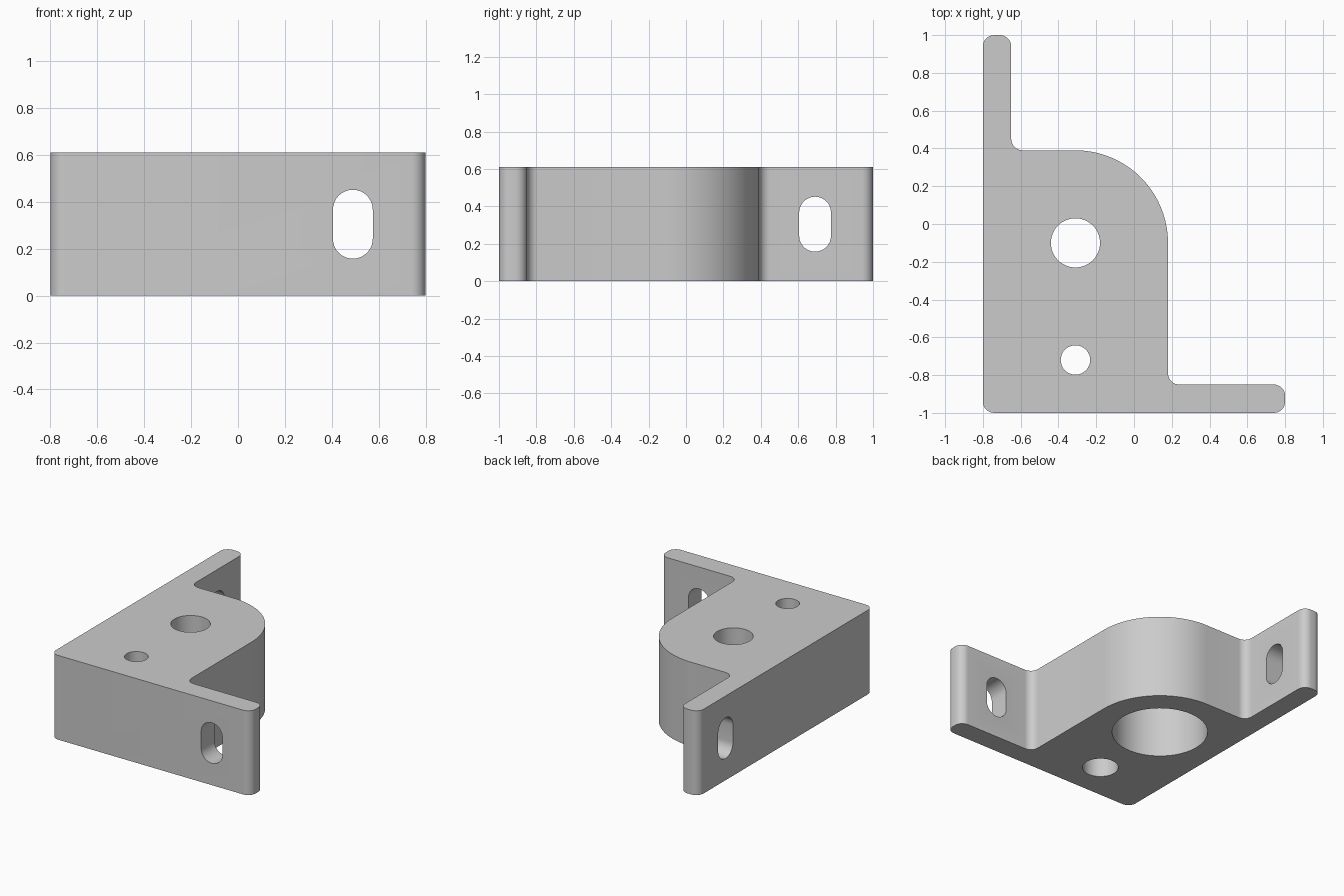
import bpy, bmesh
from math import sin, cos, pi, radians
from mathutils import Vector, Matrix

if "Cube" in bpy.data.objects:
    bpy.data.objects.remove(bpy.data.objects["Cube"], do_unlink=True)

HEIGHT = 0.61
FILLET = 0.06

grey = bpy.data.materials.new("plain grey")
grey.use_nodes = True
grey.diffuse_color = (0.6, 0.6, 0.6, 1)
grey.node_tree.nodes["Principled BSDF"].inputs["Base Color"].default_value = grey.diffuse_color


def rounded(corners):
    """Outline with every right-angled corner (x, y, radius) rounded."""
    points = []
    for i, (x, y, r) in enumerate(corners):
        p = Vector((x, y))
        u = (Vector(corners[i - 1][:2]) - p).normalized()
        v = (Vector(corners[(i + 1) % len(corners)][:2]) - p).normalized()
        steps = 8 if r < 0.1 else 20
        for k in range(steps + 1):
            t = k / steps * pi / 2
            q = p + (u + v) * r - v * r * cos(t) - u * r * sin(t)
            if not points or (q - points[-1]).length > 1e-4:
                points.append(q)
    if (points[0] - points[-1]).length < 1e-4:
        points.pop()
    return points


def pill(x, y, half_w, half_h):
    """Circle or upright slot with fully rounded ends."""
    return rounded([(x + sx * half_w, y + sy * half_h, half_w)
                    for sx, sy in ((-1, -1), (1, -1), (1, 1), (-1, 1))])


def extrude(name, outline, low, high, frame=Matrix.Identity(3)):
    bm = bmesh.new()
    face = bm.faces.new([bm.verts.new((p.x, p.y, low)) for p in outline])
    top = bmesh.ops.extrude_face_region(bm, geom=[face])["geom"]
    bmesh.ops.translate(bm, vec=(0, 0, high - low),
                        verts=[g for g in top if isinstance(g, bmesh.types.BMVert)])
    bm.transform(frame.to_4x4())
    bmesh.ops.recalc_face_normals(bm, faces=bm.faces)
    mesh = bpy.data.meshes.new(name)
    bm.to_mesh(mesh)
    bm.free()
    mesh.materials.append(grey)
    ob = bpy.data.objects.new(name, mesh)
    bpy.context.collection.objects.link(ob)
    return ob


# Bracket body with its two mounting tabs
bracket = extrude("mounting_bracket", rounded([
    (-0.8, -1, FILLET), (0.8, -1, FILLET), (0.8, -0.85, FILLET),
    (0.18, -0.85, FILLET), (0.18, 0.39, 0.49), (-0.65, 0.39, FILLET),
    (-0.65, 1, FILLET), (-0.8, 1, FILLET)]), 0, HEIGHT)

# Axes for cutting along y (front tab) and along x (back tab)
along_y = Matrix(((1, 0, 0), (0, 0, 1), (0, 1, 0)))
along_x = Matrix(((0, 0, 1), (1, 0, 0), (0, 1, 0)))
mid = HEIGHT / 2

cutters = [
    # Shaft hole and wide pocket beneath it
    extrude("shaft_hole", pill(-0.31, -0.1, 0.13, 0.13), -0.1, 0.8),
    extrude("bearing_pocket", pill(-0.31, -0.1, 0.32, 0.32), -0.1, 0.41),
    # Screw hole and head recess beneath it
    extrude("screw_hole", pill(-0.31, -0.72, 0.078, 0.078), -0.1, 0.8),
    extrude("screw_recess", pill(-0.31, -0.72, 0.12, 0.12), -0.1, 0.33),
    # Slots through the tabs
    extrude("front_slot", pill(0.49, mid, 0.085, 0.147), -1.1, -0.75, along_y),
    extrude("back_slot", pill(0.69, mid, 0.085, 0.147), -0.9, -0.55, along_x),
]

bpy.ops.object.select_all(action="DESELECT")
bracket.select_set(True)
bpy.context.view_layer.objects.active = bracket
for cutter in cutters:
    cutter.hide_render = True
    cut = bracket.modifiers.new(cutter.name, "BOOLEAN")
    cut.operation = "DIFFERENCE"
    cut.solver = "EXACT"
    cut.object = cutter
    bpy.ops.object.modifier_apply(modifier=cut.name)
for cutter in cutters:
    bpy.data.objects.remove(cutter, do_unlink=True)

bpy.ops.object.shade_smooth_by_angle(angle=radians(30))
